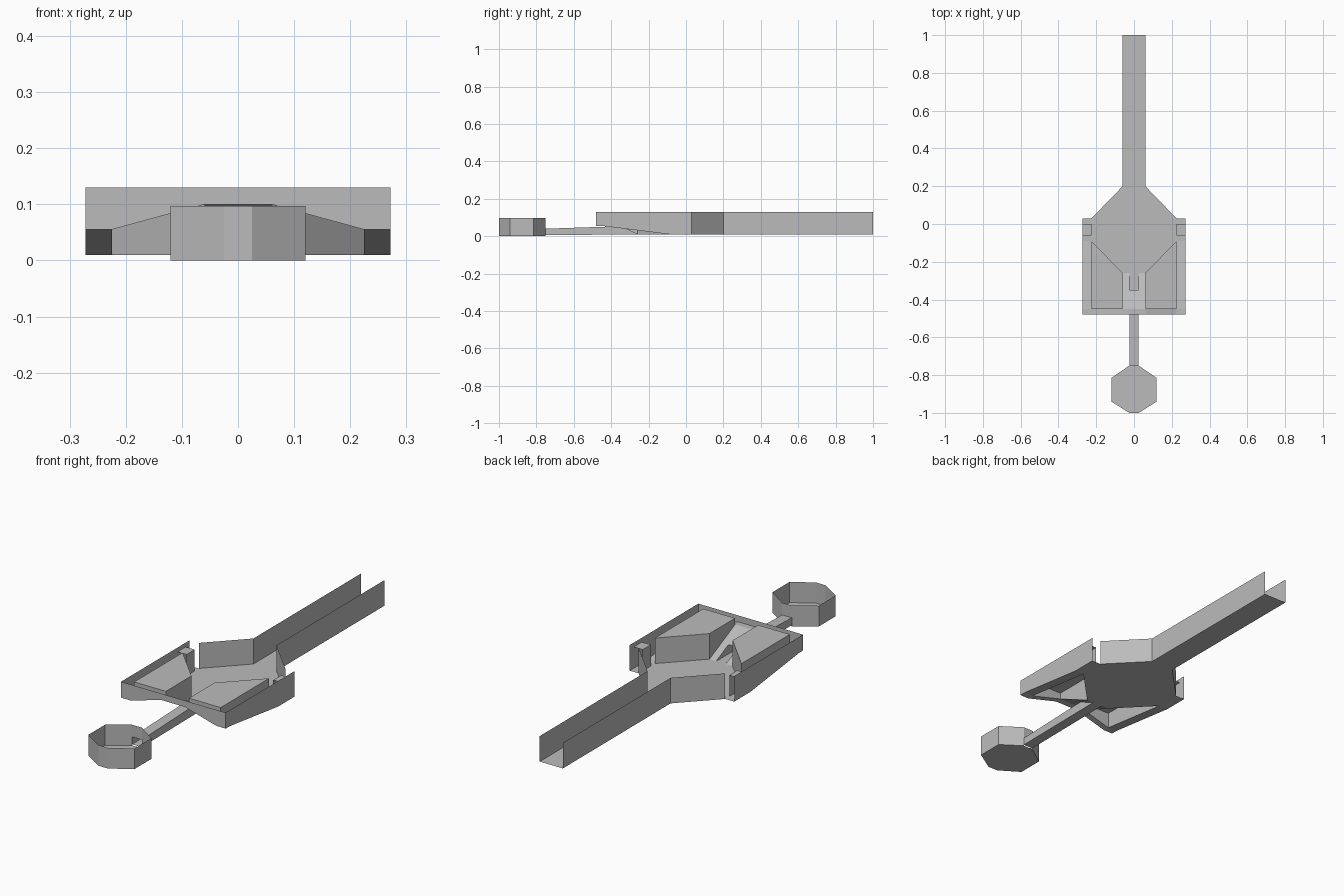
import bpy
import bmesh

cube = bpy.data.objects.get("Cube")
if cube:
    bpy.data.objects.remove(cube, do_unlink=True)

grey = bpy.data.materials.new("plain_grey")
grey.use_nodes = True
colour = (0.5, 0.5, 0.5, 1)
grey.diffuse_color = colour
grey.node_tree.nodes["Principled BSDF"].inputs["Base Color"].default_value = colour

BASE, RIM = 0.01, 0.13        # floor level and rim level
SIDE, INNER = 0.272, 0.225    # outer wall and trough inner edge
FRONT, LIP = -0.48, -0.45     # front wall and trough inner edge
LOW, HIGH = 0.055, 0.1        # trough heights at corner and centre
NECK = 0.06                   # half width of the long channel
SLOT = 0.025                  # half width of the spout
BEND = -0.09                  # where the side troughs start to climb
POINT = -0.26                 # inner corner of each deck


def flat(points, z):
    return [(x, y, z) for x, y in points]


def wall(path, top=RIM):
    """Upright quads along a path whose points carry their bottom height."""
    return [[a, b, (b[0], b[1], top), (a[0], a[1], top)]
            for a, b in zip(path, path[1:])]


def sheet(name, polygons):
    """Join polygons into one thin sheet and mirror it across x."""
    bm = bmesh.new()
    for poly in polygons:
        bm.faces.new([bm.verts.new(p) for p in poly])
    bmesh.ops.remove_doubles(bm, verts=bm.verts, dist=0.0005)
    bmesh.ops.recalc_face_normals(bm, faces=bm.faces)
    mesh = bpy.data.meshes.new(name)
    bm.to_mesh(mesh)
    bm.free()
    mesh.materials.append(grey)
    obj = bpy.data.objects.new(name, mesh)
    bpy.context.collection.objects.link(obj)
    mirror = obj.modifiers.new("mirror", 'MIRROR')
    mirror.use_clip = True
    return obj


# Long open channel and funnel
sheet("channel_and_funnel_walls",
      wall([(NECK, 1, BASE), (NECK, 0.2, BASE), (INNER, 0.03, BASE)]))
sheet("channel_floor", [flat([(0, 1), (NECK, 1), (NECK, 0.2), (0, 0.2)], BASE)])
sheet("tray_floor", [
    flat([(0, 0.2), (NECK, 0.2), (INNER, 0.03), (INNER, BEND),
          (NECK, POINT), (0, POINT)], BASE),
    flat([(INNER, 0.03), (SIDE, 0.03), (SIDE, BEND), (INNER, BEND)], BASE)])

# Outer wall with a raised notch under the front
sheet("outer_wall", wall([
    (SIDE, 0.03, BASE), (SIDE, BEND, BASE), (SIDE, LIP, LOW), (SIDE, FRONT, LOW),
    (INNER, FRONT, LOW), (NECK, FRONT, HIGH), (0, FRONT, HIGH)]))

# Trough running from the front centre round both sides
sheet("trough_floor", [
    [(INNER, BEND, BASE), (SIDE, BEND, BASE), (SIDE, LIP, LOW), (INNER, LIP, LOW)],
    flat([(INNER, LIP), (SIDE, LIP), (SIDE, FRONT), (INNER, FRONT)], LOW),
    [(INNER, LIP, LOW), (INNER, FRONT, LOW), (NECK, FRONT, HIGH), (NECK, LIP, HIGH)],
    flat([(NECK, LIP), (NECK, FRONT), (0, FRONT), (0, LIP)], HIGH)])

# Raised decks, hollow underneath
deck = [(INNER, BEND, BASE), (NECK, POINT, BASE), (NECK, LIP, HIGH), (INNER, LIP, LOW)]
sheet("decks", wall(deck + deck[:1]) + [[(x, y, RIM) for x, y, z in deck]])

# Ramp between the decks, with a slot into the spout
slot_y, slot_z = -0.35, 0.053
sheet("centre_ramp", [
    [(SLOT, POINT, BASE), (NECK, POINT, BASE), (NECK, LIP, HIGH), (SLOT, LIP, HIGH)],
    [(0, slot_y, slot_z), (SLOT, slot_y, slot_z), (SLOT, LIP, HIGH), (0, LIP, HIGH)]])

# Covered spout leading to the cup
end, low, top = -0.75, 0.005, 0.04
sheet("spout", [
    [(0, POINT, BASE), (SLOT, POINT, BASE), (SLOT, end, low), (0, end, low)],
    [(SLOT, POINT, BASE), (SLOT, slot_y, slot_z), (SLOT, end, top), (SLOT, end, low)],
    [(0, slot_y, slot_z), (SLOT, slot_y, slot_z), (SLOT, end, top), (0, end, top)]])

# Eight sided cup, open above the spout mouth
ring = [(SLOT, end), (0.12, -0.815), (0.12, -0.94), (SLOT, -1), (0, -1)]
sheet("cup", wall([(x, y, 0) for x, y in ring], 0.097)
      + wall([(0, end, top), (SLOT, end, top)], 0.097)
      + [flat(ring + [(0, end)], 0)])

# Small bridges over the trough ends
sheet("trough_bridges",
      wall([(INNER, 0, BASE), (INNER, -0.06, BASE)], 0.11)
      + [flat([(INNER, 0), (SIDE, 0), (SIDE, -0.06), (INNER, -0.06)], 0.11)])
